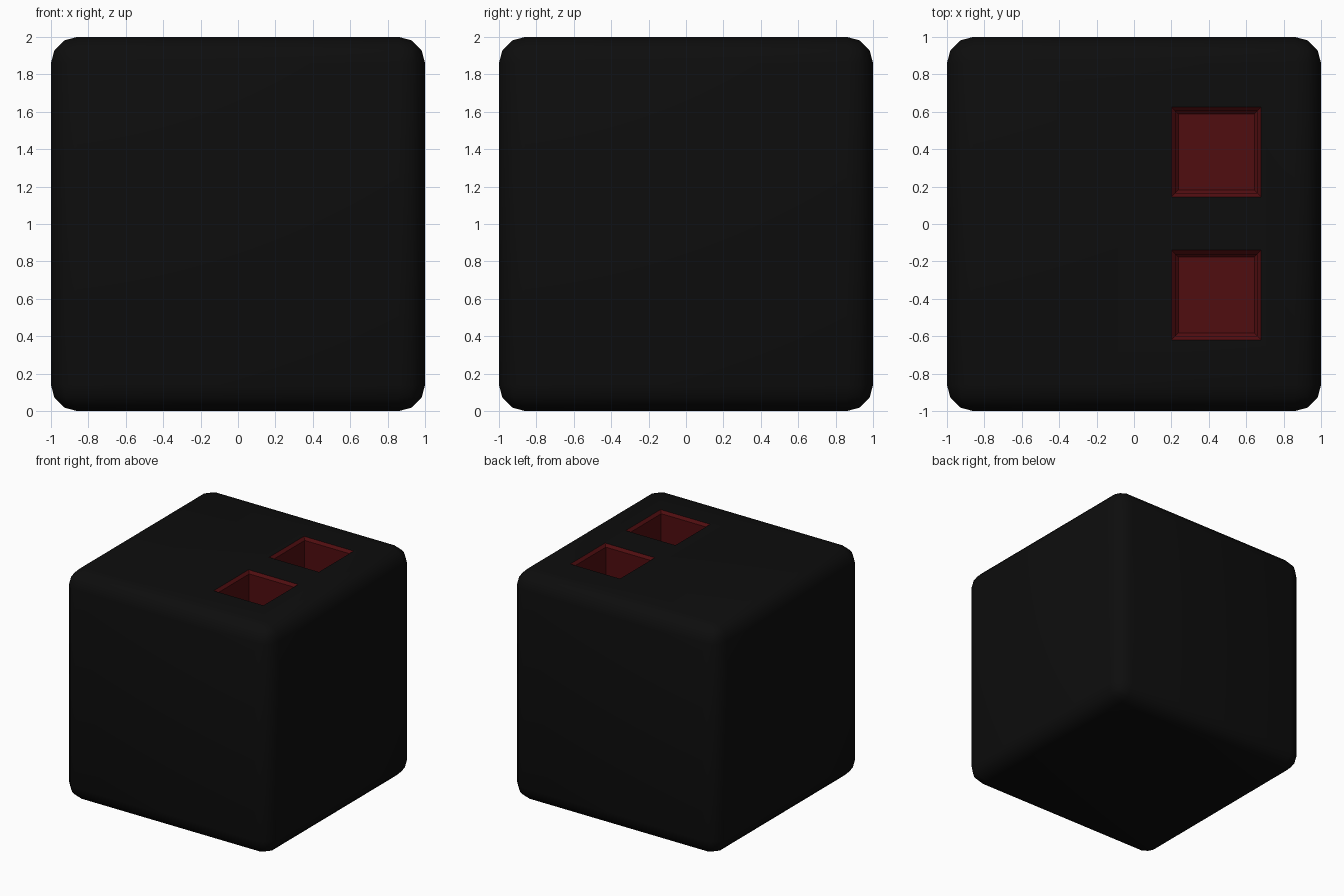
import bpy, bmesh, math

if "Cube" in bpy.data.objects:
    bpy.data.objects.remove(bpy.data.objects["Cube"])


def material(name, rgb):
    m = bpy.data.materials.new(name)
    m.diffuse_color = (*rgb, 1)
    m.use_nodes = True
    m.node_tree.nodes["Principled BSDF"].inputs["Base Color"].default_value = m.diffuse_color
    return m


def add_object(name, bm, mat):
    bmesh.ops.recalc_face_normals(bm, faces=bm.faces)
    mesh = bpy.data.meshes.new(name)
    bm.to_mesh(mesh)
    bm.free()
    mesh.materials.append(mat)
    ob = bpy.data.objects.new(name, mesh)
    bpy.context.collection.objects.link(ob)
    return ob


black = material("black", (0.004, 0.004, 0.004))
red = material("red", (0.08, 0.004, 0.005))

# Rounded cube body
bm = bmesh.new()
bmesh.ops.create_cube(bm, size=2)
bmesh.ops.translate(bm, verts=bm.verts, vec=(0, 0, 1))
bmesh.ops.bevel(bm, geom=bm.edges[:], offset=0.14, segments=3,
                profile=0.5, affect='EDGES')
body = add_object("body", bm, black)


# Square pocket cutter: chamfered rim, straight walls, chamfered floor
def pocket_cutter(x, y):
    profile = [(0.24, 2.1), (0.24, 2.0), (0.218, 1.978), (0.218, 1.615), (0.203, 1.6)]
    corners = [(-1, -1), (1, -1), (1, 1), (-1, 1)]
    bm = bmesh.new()
    rings = [[bm.verts.new((x + sx * h, y + sy * h, z)) for sx, sy in corners]
             for h, z in profile]
    for a, b in zip(rings, rings[1:]):
        for i in range(4):
            j = (i + 1) % 4
            bm.faces.new((a[i], a[j], b[j], b[i]))
    bm.faces.new(rings[0])
    bm.faces.new(rings[-1])
    ob = add_object("pocket_cutter", bm, red)
    ob.hide_render = True
    return ob


# Two red pockets in the top
bpy.context.view_layer.objects.active = body
body.select_set(True)
for y in (0.385, -0.38):
    cutter = pocket_cutter(0.44, y)
    mod = body.modifiers.new("pocket", 'BOOLEAN')
    mod.operation = 'DIFFERENCE'
    mod.solver = 'EXACT'
    mod.material_mode = 'TRANSFER'
    mod.object = cutter
    bpy.ops.object.modifier_apply(modifier=mod.name)
    bpy.data.objects.remove(cutter)

bpy.ops.object.shade_smooth_by_angle(angle=math.radians(35))
